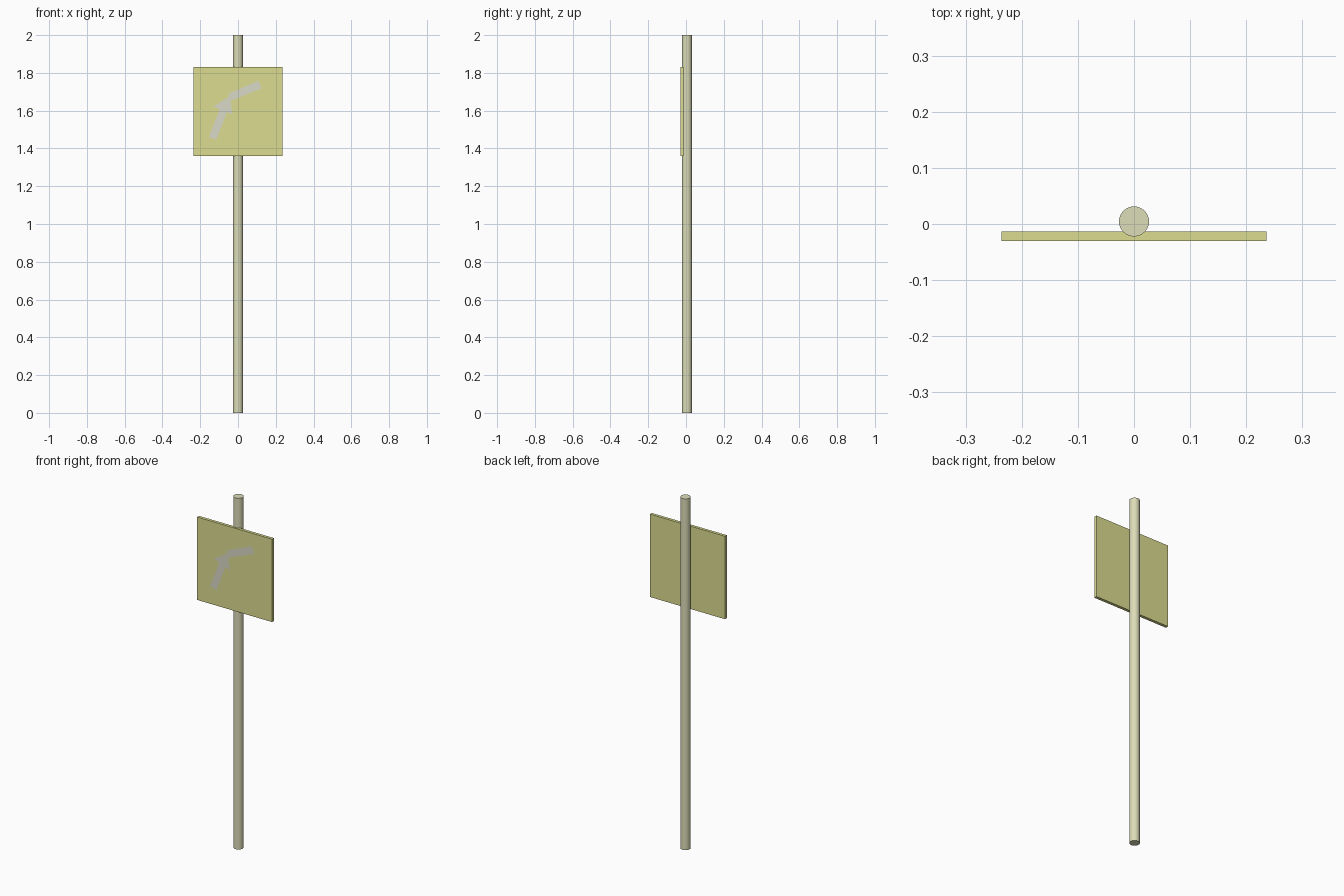
import bpy
from mathutils import Matrix

if "Cube" in bpy.data.objects:
    bpy.data.objects.remove(bpy.data.objects["Cube"])


def paint(obj, name, rgb):
    mat = bpy.data.materials.new(name)
    mat.diffuse_color = (*rgb, 1)
    mat.use_nodes = True
    mat.node_tree.nodes["Principled BSDF"].inputs["Base Color"].default_value = mat.diffuse_color
    obj.data.materials.append(mat)


# Round post
R, POST_Y = 0.0268, 0.0045
bpy.ops.mesh.primitive_cylinder_add(vertices=32, radius=R, depth=2, location=(0, POST_Y, 1))
post = bpy.context.object
post.name = "post"
bpy.ops.object.shade_smooth_by_angle()
paint(post, "post_paint", (0.72, 0.72, 0.48))

# Square sign plate, let slightly into the front of the post
bpy.ops.mesh.primitive_cube_add(size=1, location=(0, -0.0217, 1.595))
plate = bpy.context.object
plate.name = "sign_plate"
plate.data.transform(Matrix.Diagonal((0.472, 0.017, 0.472, 1)))
paint(plate, "plate_yellow", (0.72, 0.72, 0.28))

# Flat bent arrow marking: lower shaft, head, then the upper bar
outline = [(-0.154, 1.460), (-0.115, 1.446), (-0.058, 1.593), (-0.030, 1.580),
           (-0.040, 1.656), (-0.034, 1.654), (0.124, 1.718), (0.108, 1.758),
           (-0.050, 1.690), (-0.045, 1.676), (-0.130, 1.622), (-0.097, 1.608)]
mesh = bpy.data.meshes.new("arrow_marking")
mesh.from_pydata([(x, -0.0307, z) for x, z in outline], [], [range(len(outline))])
marking = bpy.data.objects.new("arrow_marking", mesh)
bpy.context.collection.objects.link(marking)
paint(marking, "marking_grey", (0.70, 0.70, 0.58))
